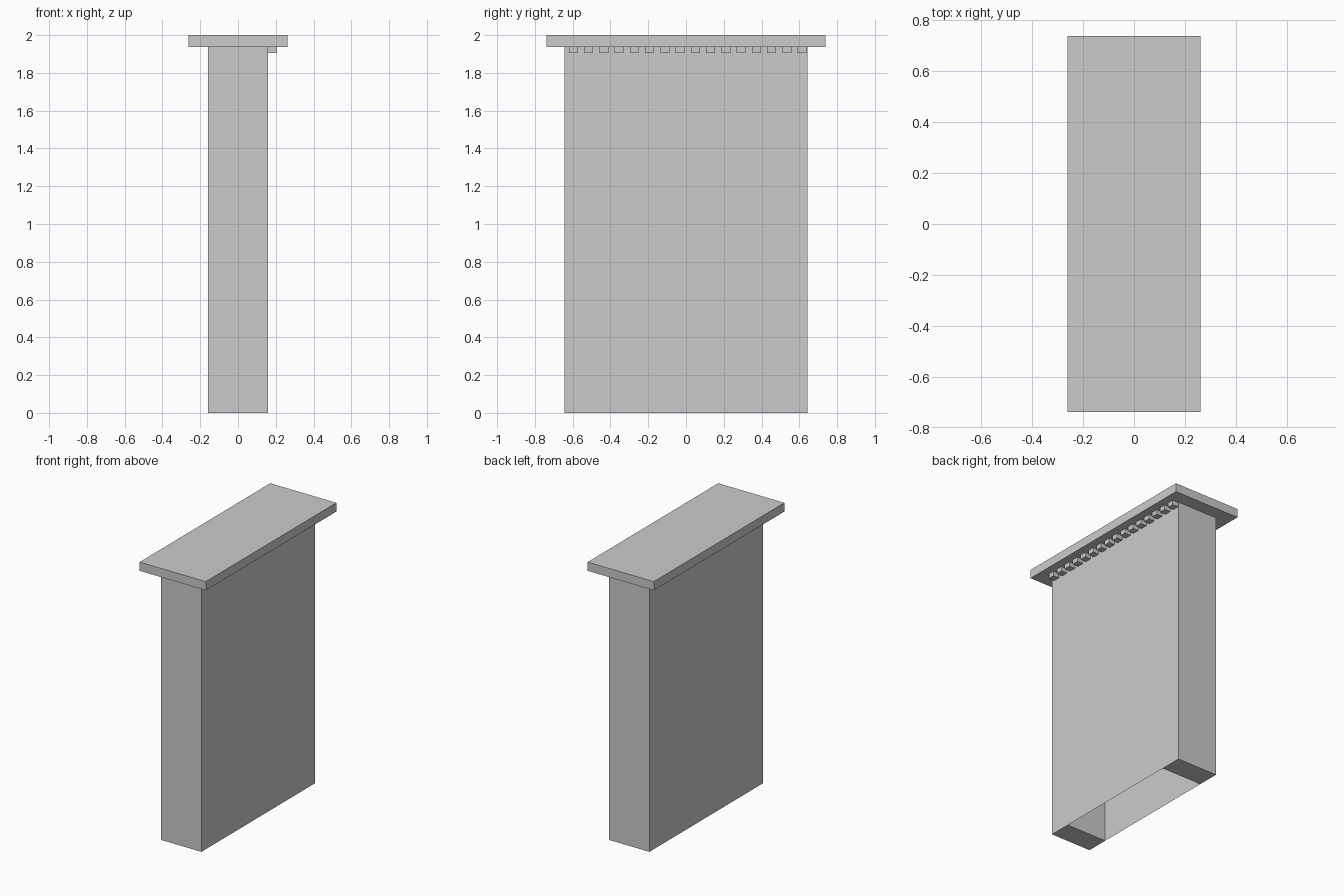
import bpy, bmesh

if "Cube" in bpy.data.objects:
    bpy.data.objects.remove(bpy.data.objects["Cube"])

BX, BY = 0.16, 0.643        # body half depth and half width
CX, CY = 0.262, 0.739       # cap half depth and half width
ZC = 1.937                  # underside of the cap
JAMB = 0.16                 # width of the end posts


def box(name, x0, x1, y0, y1, z0, z1):
    bm = bmesh.new()
    bmesh.ops.create_cube(bm, size=1)
    for v in bm.verts:
        v.co.x = x1 if v.co.x > 0 else x0
        v.co.y = y1 if v.co.y > 0 else y0
        v.co.z = z1 if v.co.z > 0 else z0
    me = bpy.data.meshes.new(name)
    bm.to_mesh(me)
    bm.free()
    ob = bpy.data.objects.new(name, me)
    bpy.context.collection.objects.link(ob)
    return ob


def sheet(name, x, facing):
    y = BY - JAMB
    pts = [(x, -y, 0), (x, y, 0), (x, y, ZC), (x, -y, ZC)]
    me = bpy.data.meshes.new(name)
    me.from_pydata(pts if facing > 0 else pts[::-1], [], [(0, 1, 2, 3)])
    ob = bpy.data.objects.new(name, me)
    bpy.context.collection.objects.link(ob)


# Solid end posts
box("left_post", -BX, BX, -BY, -BY + JAMB, 0, ZC)
box("right_post", -BX, BX, BY - JAMB, BY, 0, ZC)

# Thin panels closing the hollow middle, open at the bottom
sheet("front_panel", BX, 1)
sheet("rear_panel", -BX, -1)

# Overhanging cap
box("cap", -CX, CX, -CY, CY, ZC, 2.0)

# Row of dentils under the cap on one side
for i in range(16):
    y = -0.62 + i * 0.0807
    box(f"dentil_{i + 1}", BX, 0.206, y, y + 0.048, 1.904, ZC)
